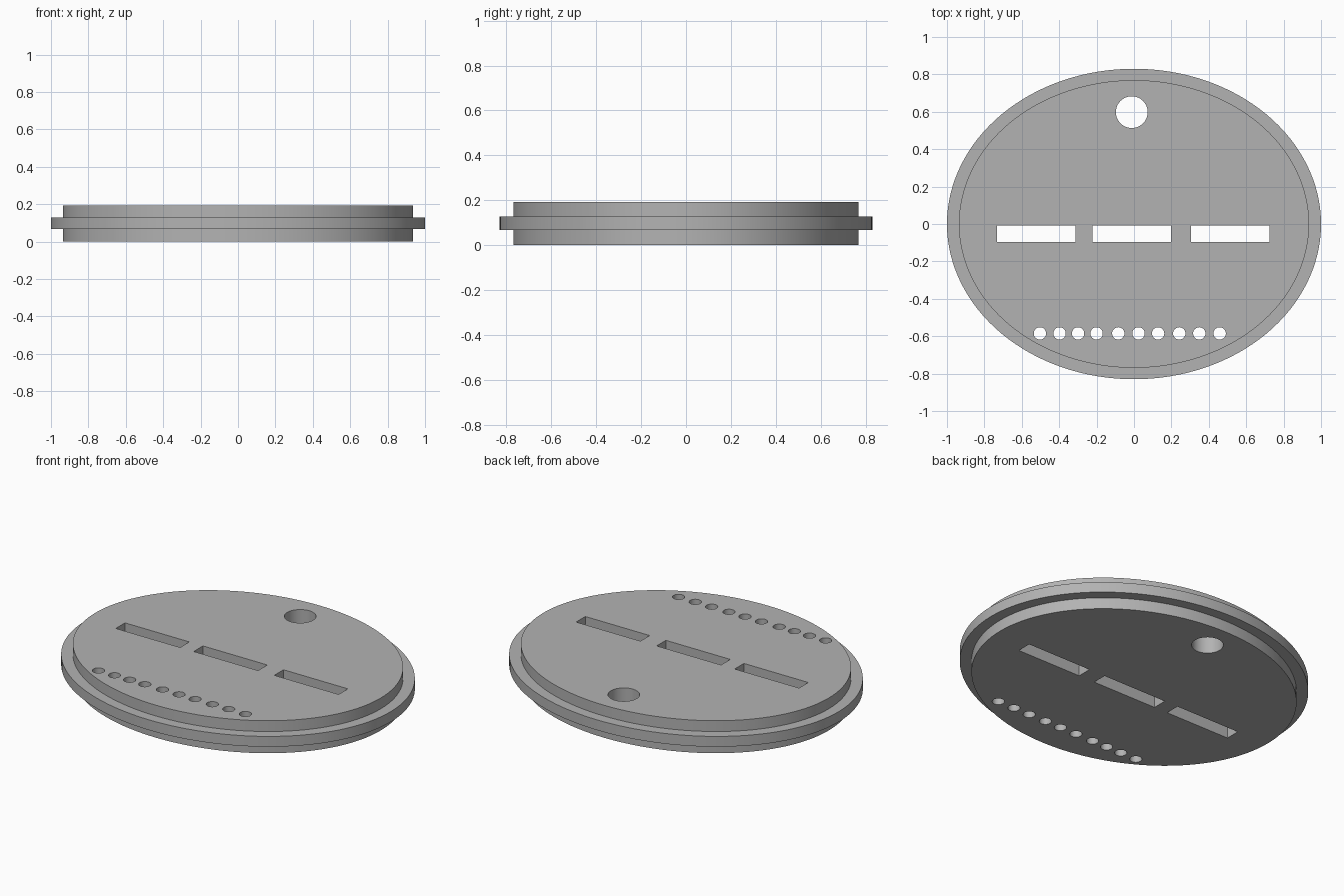
import bpy
from math import cos, sin, pi, radians

if "Cube" in bpy.data.objects:
    bpy.data.objects.remove(bpy.data.objects["Cube"])

grey = bpy.data.materials.new("plain grey")
grey.use_nodes = True
colour = (0.45, 0.45, 0.45, 1)
grey.diffuse_color = colour
grey.node_tree.nodes["Principled BSDF"].inputs["Base Color"].default_value = colour

HEIGHT = 0.192


def ellipse(rx, ry, z, count, cx=0, cy=0):
    return [(cx + rx * cos(2 * pi * i / count), cy + ry * sin(2 * pi * i / count), z)
            for i in range(count)]


def stack(name, rings):
    """Closed solid skinned through a list of equal-length rings, bottom to top."""
    n = len(rings[0])
    verts = [p for ring in rings for p in ring]
    faces = [list(range(n))[::-1], list(range(len(verts) - n, len(verts)))]
    for k in range(len(rings) - 1):
        for i in range(n):
            j = (i + 1) % n
            faces.append([k * n + i, k * n + j, (k + 1) * n + j, (k + 1) * n + i])
    mesh = bpy.data.meshes.new(name)
    mesh.from_pydata(verts, [], faces)
    mesh.materials.append(grey)
    obj = bpy.data.objects.new(name, mesh)
    bpy.context.collection.objects.link(obj)
    return obj


def round_cutter(x, y, r, count):
    return stack("hole_cutter", [ellipse(r, r, z, count, x, y) for z in (-0.1, HEIGHT + 0.1)])


def slot_cutter(x0, x1, y0, y1):
    return stack("slot_cutter", [[(x0, y0, z), (x1, y0, z), (x1, y1, z), (x0, y1, z)]
                                 for z in (-0.1, HEIGHT + 0.1)])


# Oval plate with a projecting flange around its middle
inner, outer = (0.936, 0.769), (1.0, 0.83)
profile = [(inner, 0), (inner, 0.067), (outer, 0.067),
           (outer, 0.128), (inner, 0.128), (inner, HEIGHT)]
plate = stack("oval_plate", [ellipse(*radii, z, 128) for radii, z in profile])

# Hanging hole, three slots and a row of small holes
cutters = [round_cutter(-0.012, 0.598, 0.085, 48)]
cutters += [slot_cutter(x, x + 0.421, -0.095, -0.009) for x in (-0.733, -0.223, 0.304)]
cutters += [round_cutter(x, -0.585, 0.033, 32)
            for x in (-0.503, -0.398, -0.299, -0.2, -0.084, 0.024, 0.129, 0.242, 0.349, 0.458)]

bpy.context.view_layer.objects.active = plate
for cutter in cutters:
    cut = plate.modifiers.new("cut", "BOOLEAN")
    cut.operation = "DIFFERENCE"
    cut.solver = "EXACT"
    cut.object = cutter
    bpy.ops.object.modifier_apply(modifier=cut.name)
    bpy.data.objects.remove(cutter)

# Smooth the curved walls, keep the rims sharp
bpy.ops.object.select_all(action="DESELECT")
plate.select_set(True)
bpy.ops.object.shade_smooth_by_angle(angle=radians(30))
